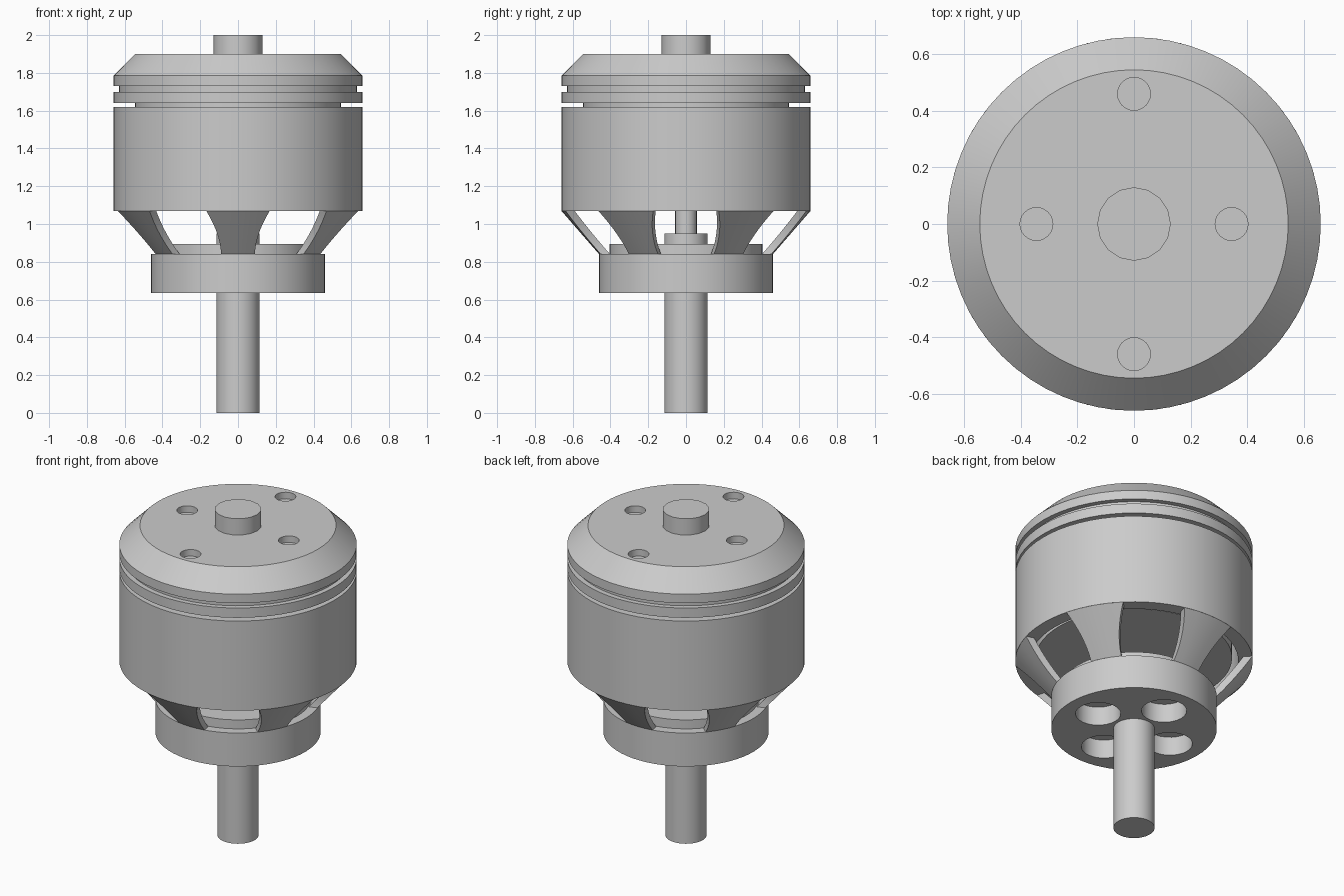
import bpy, bmesh, math

if "Cube" in bpy.data.objects:
    bpy.data.objects.remove(bpy.data.objects["Cube"])

metal = bpy.data.materials.new("grey_metal")
metal.use_nodes = True
GREY = (0.6, 0.6, 0.6, 1)
metal.diffuse_color = GREY
metal.node_tree.nodes["Principled BSDF"].inputs["Base Color"].default_value = GREY


def finish(name, bm):
    bmesh.ops.remove_doubles(bm, verts=bm.verts, dist=0.0001)
    bmesh.ops.recalc_face_normals(bm, faces=bm.faces)
    mesh = bpy.data.meshes.new(name)
    bm.to_mesh(mesh)
    bm.free()
    mesh.materials.append(metal)
    obj = bpy.data.objects.new(name, mesh)
    bpy.context.collection.objects.link(obj)
    return obj


def smooth(obj):
    bpy.ops.object.select_all(action="DESELECT")
    obj.select_set(True)
    bpy.context.view_layer.objects.active = obj
    bpy.ops.object.shade_smooth_by_angle(angle=math.radians(30))


def lathe(name, profile, sides, closed=False):
    """Spin an (r, z) profile around z; open profiles get flat end caps."""
    bm = bmesh.new()
    rings = []
    for r, z in profile:
        rings.append([bm.verts.new((r * math.cos(a), r * math.sin(a), z))
                      for a in (math.tau * i / sides for i in range(sides))])
    pairs = list(zip(rings, rings[1:]))
    if closed:
        pairs.append((rings[-1], rings[0]))
    else:
        bm.faces.new(rings[0])
        bm.faces.new(rings[-1])
    for low, high in pairs:
        for i in range(sides):
            j = (i + 1) % sides
            bm.faces.new((low[i], low[j], high[j], high[i]))
    obj = finish(name, bm)
    smooth(obj)
    return obj


def rod(name, radius, z0, z1, sides=32):
    return lathe(name, [(radius, z0), (radius, z1)], sides)


def drill(target, radius, x_dist, y_dist, z0, z1):
    """Cut four round holes on the x and y axes."""
    for x, y in ((x_dist, 0), (-x_dist, 0), (0, y_dist), (0, -y_dist)):
        cutter = rod("hole_cutter", radius, z0, z1, 24)
        cutter.location = (x, y, 0)
        cutter.hide_render = True
        mod = target.modifiers.new("hole", "BOOLEAN")
        mod.operation = "DIFFERENCE"
        mod.solver = "EXACT"
        mod.object = cutter
        bpy.context.view_layer.objects.active = target
        bpy.ops.object.modifier_apply(modifier=mod.name)
        bpy.data.objects.remove(cutter)
    smooth(target)


# Output shaft, mounting base and inner hub
rod("lower_shaft", 0.115, 0, 0.64)
base = rod("mounting_base", 0.46, 0.635, 0.84, 64)
drill(base, 0.126, 0.26, 0.26, 0.5, 0.75)
rod("base_step", 0.405, 0.835, 0.895, 64)
rod("bearing_boss", 0.115, 0.89, 0.95)
rod("inner_shaft", 0.057, 0.94, 1.12, 24)

# Outer can around a solid core
lathe("outer_can", [(0.58, 1.07), (0.66, 1.07), (0.66, 1.62), (0.53, 1.62),
                    (0.53, 1.58), (0.58, 1.58)], 64, closed=True)
rod("core", 0.545, 1.09, 1.65, 64)

# Grooved, chamfered cap with four blind holes
cap = lathe("top_cap", [(0.66, 1.64), (0.66, 1.7), (0.63, 1.7), (0.63, 1.73),
                        (0.66, 1.73), (0.66, 1.785), (0.545, 1.9)], 64)
drill(cap, 0.058, 0.345, 0.46, 1.86, 1.95)
rod("top_shaft", 0.13, 1.89, 2.0, 16)

# Six flared spokes joining the base to the can
ROWS, COLS = 7, 4
for k in range(6):
    bm = bmesh.new()
    middle = math.radians(30 + 60 * k)

    def layer(inset):
        grid = []
        for i in range(ROWS + 1):
            t = i / ROWS
            r, z = 0.46 + 0.2 * t, 0.84 + 0.23 * t
            half = (0.09 + 0.08 * t ** 1.8) / r
            angles = [middle + half * (2 * j / COLS - 1) for j in range(COLS + 1)]
            grid.append([bm.verts.new(((r - inset) * math.cos(a),
                                       (r - inset) * math.sin(a), z)) for a in angles])
        return grid

    outer, inner = layer(0), layer(0.05)
    for g in (outer, inner):
        for i in range(ROWS):
            for j in range(COLS):
                bm.faces.new((g[i][j], g[i][j + 1], g[i + 1][j + 1], g[i + 1][j]))
    for i in range(ROWS):
        for j in (0, COLS):
            bm.faces.new((outer[i][j], outer[i + 1][j], inner[i + 1][j], inner[i][j]))
    for i in (0, ROWS):
        for j in range(COLS):
            bm.faces.new((outer[i][j], outer[i][j + 1], inner[i][j + 1], inner[i][j]))
    smooth(finish(f"spoke_{k + 1}", bm))
